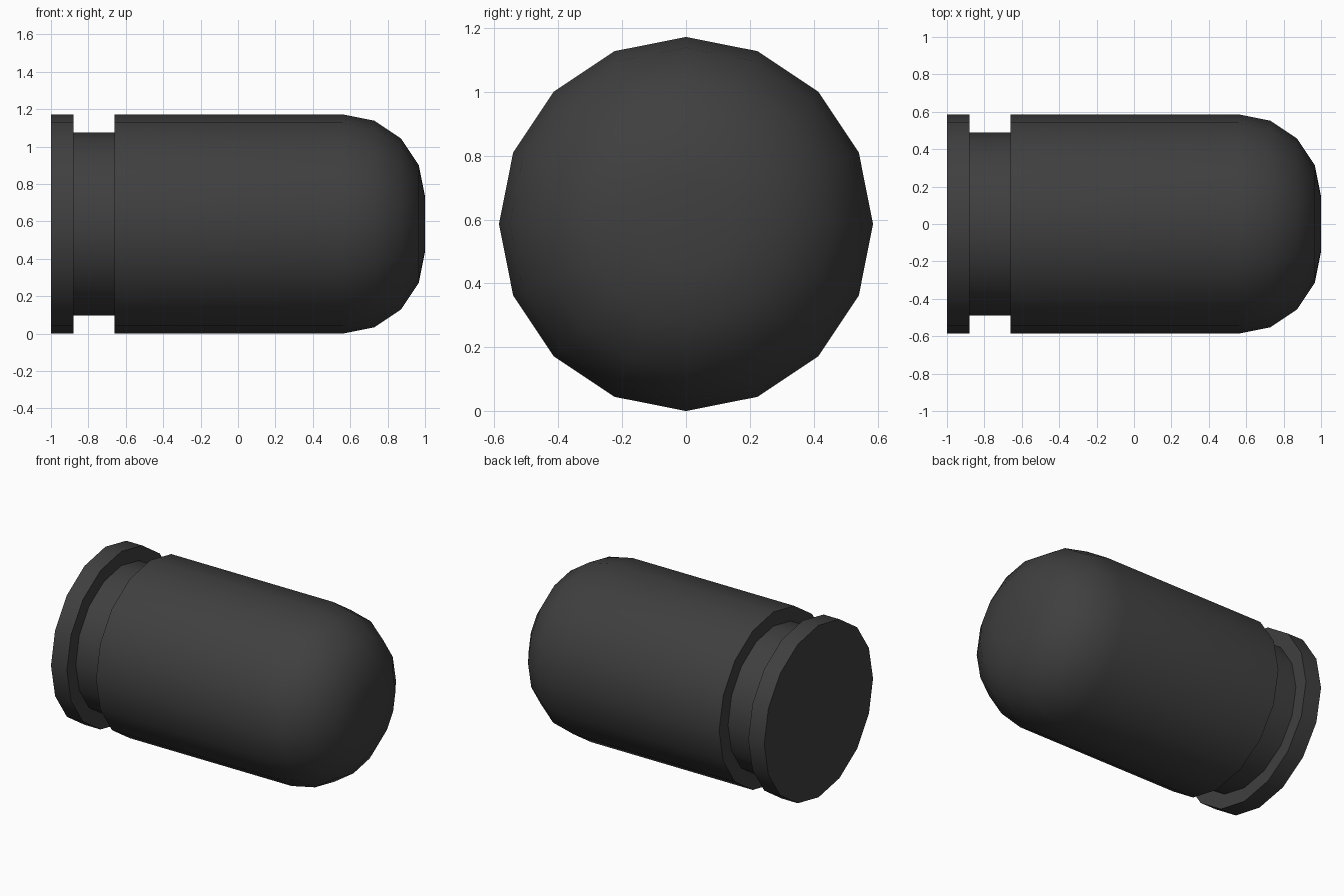
import bpy, bmesh
from math import sin, cos, pi, radians

if "Cube" in bpy.data.objects:
    bpy.data.objects.remove(bpy.data.objects["Cube"])

SIDES = 16
R = 0.586            # main radius
GROOVE_R = 0.49
FILLET = 0.44        # rounding of the nose

# Profile along x: base flange, groove, barrel, rounded nose
profile = [(-1, R), (-0.88, R), (-0.88, GROOVE_R), (-0.66, GROOVE_R), (-0.66, R)]
for i in range(5):
    a = i * pi / 8
    profile.append((1 - FILLET + FILLET * sin(a), R - FILLET + FILLET * cos(a)))

# Sweep the profile round the x axis and cap both ends
bm = bmesh.new()
rings = []
for x, r in profile:
    rings.append([bm.verts.new((x, r * sin(2 * pi * k / SIDES), R + r * cos(2 * pi * k / SIDES)))
                  for k in range(SIDES)])
for a, b in zip(rings, rings[1:]):
    for k in range(SIDES):
        n = (k + 1) % SIDES
        bm.faces.new((a[k], a[n], b[n], b[k]))
bm.faces.new(rings[0])
bm.faces.new(rings[-1])
bmesh.ops.recalc_face_normals(bm, faces=bm.faces)

mesh = bpy.data.meshes.new("round_nosed_plug")
bm.to_mesh(mesh)
bm.free()
plug = bpy.data.objects.new("round_nosed_plug", mesh)
bpy.context.collection.objects.link(plug)

# Dark finish
dark = bpy.data.materials.new("dark_finish")
dark.diffuse_color = (0.05, 0.05, 0.05, 1)
dark.use_nodes = True
dark.node_tree.nodes["Principled BSDF"].inputs["Base Color"].default_value = dark.diffuse_color
mesh.materials.append(dark)

# Smooth sides and nose, sharp groove and base edges
bpy.context.view_layer.objects.active = plug
plug.select_set(True)
bpy.ops.object.shade_smooth_by_angle(angle=radians(35))
